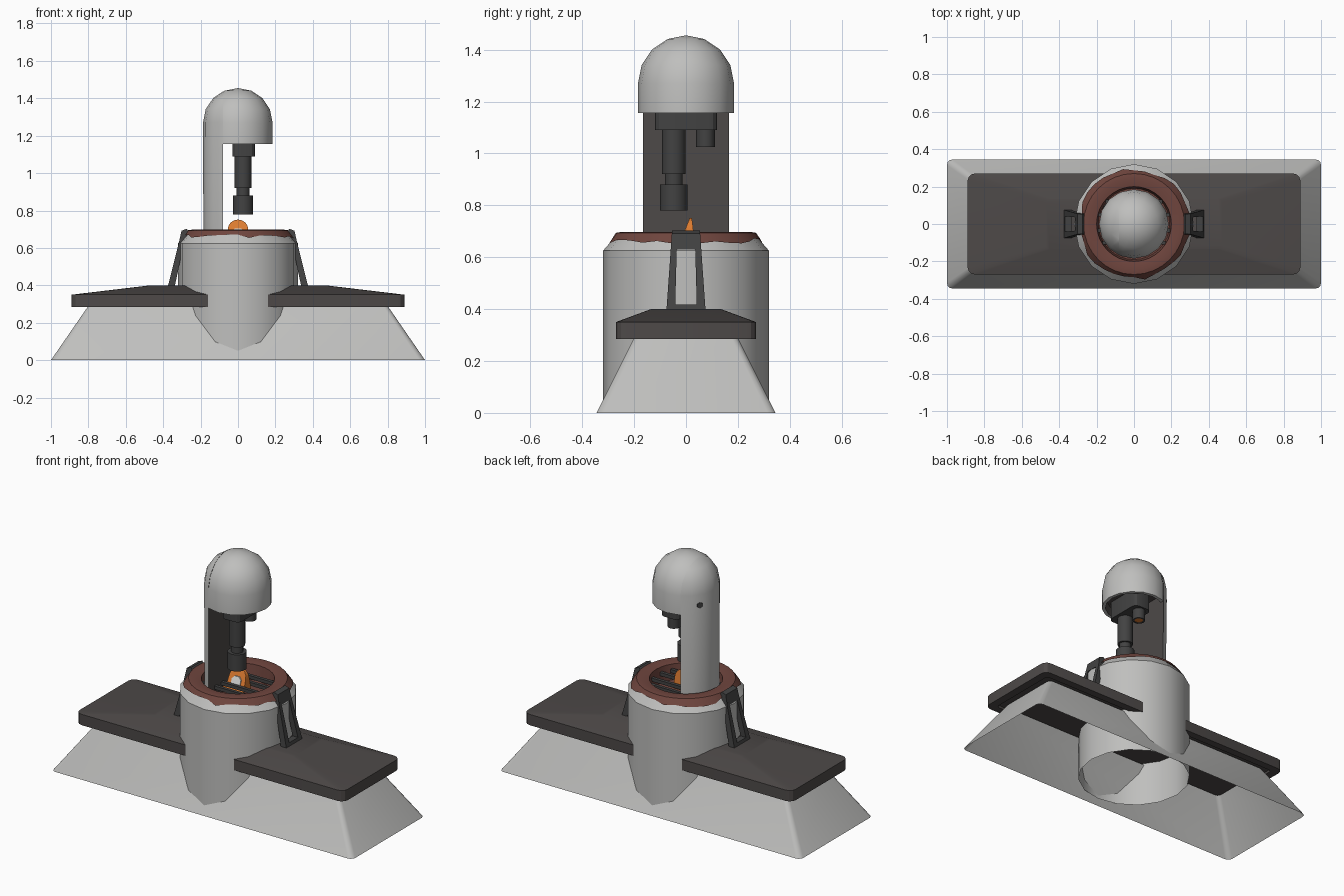
import bpy, bmesh, math, random
from mathutils import Vector

if "Cube" in bpy.data.objects:
    bpy.data.objects.remove(bpy.data.objects["Cube"])

random.seed(4)


def material(name, r, g, b):
    m = bpy.data.materials.new(name)
    m.diffuse_color = (r, g, b, 1)
    m.use_nodes = True
    m.node_tree.nodes["Principled BSDF"].inputs["Base Color"].default_value = m.diffuse_color
    return m


GREY = material("light grey", 0.52, 0.52, 0.51)
DARK = material("warm charcoal", 0.075, 0.067, 0.065)
SLATE = material("dark slate", 0.055, 0.055, 0.055)
RUST = material("rust brown", 0.16, 0.06, 0.048)
ORANGE = material("orange", 0.72, 0.2, 0.03)
WHITE = material("off white", 0.7, 0.7, 0.68)


def finish(name, bm, mats, angle=35, fix=True):
    if fix:
        bmesh.ops.recalc_face_normals(bm, faces=bm.faces)
    me = bpy.data.meshes.new(name)
    bm.to_mesh(me)
    bm.free()
    for m in mats:
        me.materials.append(m)
    ob = bpy.data.objects.new(name, me)
    bpy.context.collection.objects.link(ob)
    bpy.ops.object.select_all(action='DESELECT')
    ob.select_set(True)
    bpy.context.view_layer.objects.active = ob
    bpy.ops.object.shade_smooth_by_angle(angle=math.radians(angle))
    return ob


def bridge(bm, a, b, idx=0):
    n = len(a)
    for i in range(n):
        j = (i + 1) % n
        f = bm.faces.new((a[i], a[j], b[j], b[i]))
        f.material_index = idx


def lathe_bm(profile, n=16, cx=0, cy=0, idx=None, jitter=None):
    """Revolve (radius, z) points; jitter maps ring number to random z offsets."""
    bm = bmesh.new()
    prev = None
    for k, (r, z) in enumerate(profile):
        ring = []
        for i in range(n):
            a = 2 * math.pi * i / n
            d = random.uniform(-1, 1) * jitter[k] if jitter and k in jitter else 0
            ring.append(bm.verts.new((cx + (r - d) * math.cos(a),
                                      cy + (r - d) * math.sin(a), z + d)))
        if prev:
            bridge(bm, prev, ring, idx[k - 1] if idx else 0)
        prev = ring
    bmesh.ops.remove_doubles(bm, verts=bm.verts, dist=0.0005)
    return bm


def lathe(name, profile, mats, **kw):
    return finish(name, lathe_bm(profile, **kw), mats)


def loft(name, sections, mats, cap_lo=True, cap_hi=True):
    """Stack rounded rectangles (half x, half y, z, corner radius)."""
    bm = bmesh.new()
    rings = []
    for hx, hy, z, r in sections:
        ring = []
        for q, (sx, sy) in enumerate(((1, 1), (-1, 1), (-1, -1), (1, -1))):
            for s in range(4):
                a = math.pi / 2 * (q + s / 3)
                ring.append(bm.verts.new((sx * (hx - r) + r * math.cos(a),
                                          sy * (hy - r) + r * math.sin(a), z)))
        if rings:
            bridge(bm, rings[-1], ring)
        rings.append(ring)
    if cap_lo:
        bm.faces.new(rings[0])
    if cap_hi:
        bm.faces.new(rings[-1])
    return finish(name, bm, mats, 25)


def prism(name, pts, lo, hi, mat, axis='Y'):
    """Extrude a polygon: (x, z) along Y from lo to hi, either may be a function of z."""
    bm = bmesh.new()
    val = lambda v, z: v(z) if callable(v) else v
    a = [bm.verts.new((x, val(lo, z), z)) for x, z in pts]
    b = [bm.verts.new((x, val(hi, z), z)) for x, z in pts]
    bridge(bm, a, b)
    bm.faces.new(a)
    bm.faces.new(b)
    return finish(name, bm, [mat], 25)


# Sloping hollow base and the dark table slab on it
loft("base_skirt", [(1.0, 0.345, 0, 0.03), (0.8, 0.2, 0.29, 0.025)], [GREY], False, False)
loft("table_slab", [(0.84, 0.225, 0.30, 0.02), (0.84, 0.225, 0.285, 0.02), (0.89, 0.27, 0.285, 0.04),
                    (0.89, 0.27, 0.35, 0.04), (0.47, 0.135, 0.4, 0.02)], [DARK])

# Central drum with chamfered shoulder
lathe("drum", [(0.32, 0.03), (0.32, 0.625), (0.265, 0.688)], [GREY])

# Rusty rim with ragged lower edge, and the pit inside it
lathe("rust_rim", [(0.293, 0.663), (0.27, 0.694), (0.245, 0.698), (0.2, 0.69), (0.19, 0.6), (0, 0.6)],
      [RUST], n=32, jitter={0: 0.011})

# Grate bars across the pit
for y in (-0.1, -0.035, 0.05, 0.12):
    w = math.sqrt(0.195 ** 2 - y * y)
    prism("grate_bar", [(-w, 0.645), (w, 0.645), (w, 0.665), (-w, 0.665)], y - 0.01, y + 0.01, SLATE)

# Glowing arch-shaped workpiece with a pale core
arch = [(0.055 * math.cos(math.pi * i / 8), 0.697 + 0.055 * math.sin(math.pi * i / 8)) for i in range(9)]
prism("orange_piece", [(0.06, 0.63)] + arch + [(-0.06, 0.63)],
      lambda z: -0.01 + (z - 0.69) * 0.4, lambda z: 0.03 - (z - 0.69) * 0.12, ORANGE)
prism("pale_core", [(0.03, 0.64), (0.03, 0.69), (0.015, 0.705), (-0.015, 0.705), (-0.03, 0.69), (-0.03, 0.64)],
      lambda z: -0.016 + (z - 0.69) * 0.4, lambda z: -0.006 + (z - 0.69) * 0.4, WHITE)
prism("orange_scrap", [(-0.11, 0.61), (-0.06, 0.61), (-0.06, 0.65), (-0.11, 0.64)], -0.03, 0.02, ORANGE)

# Domed head, hollow underneath
R, CZ = 0.185, 1.27
dome = [(R * math.cos(math.pi / 8 * k), CZ + R * math.sin(math.pi / 8 * k)) for k in range(5)]
lathe("head_dome", [(0, 1.2), (0.155, 1.2), (0.165, 1.155), (R, 1.155)] + dome, [GREY, DARK],
      idx=[1, 1, 0, 0, 0, 0, 0, 0])

# Rear column: same round shape cut off flat, with a dark inner face
bm = lathe_bm([(0, 0.6), (R, 0.6)] + [(r * 1.01, z + 0.001) for r, z in dome])
cut = bmesh.ops.bisect_plane(bm, geom=bm.verts[:] + bm.edges[:] + bm.faces[:],
                             plane_co=(-0.08, 0, 0), plane_no=(1, 0, 0), clear_outer=True)
edges = [e for e in cut['geom_cut'] if isinstance(e, bmesh.types.BMEdge)]
bmesh.ops.contextual_create(bm, geom=edges)
bmesh.ops.recalc_face_normals(bm, faces=bm.faces)
for f in bm.faces:
    f.material_index = 1 if f.normal.x > 0.9 else 0
finish("rear_column", bm, [GREY, DARK])

# Small dark port on the back of the column
bm = bmesh.new()
bmesh.ops.create_cone(bm, cap_ends=True, segments=6, radius1=0.018, radius2=0.018, depth=0.02)
d = Vector((-0.16, 0.095, 0)).normalized()
bmesh.ops.transform(bm, matrix=d.to_track_quat('Z', 'Y').to_matrix().to_4x4(), verts=bm.verts)
bmesh.ops.translate(bm, vec=d * 0.178 + Vector((0, 0, 1.207)), verts=bm.verts)
finish("column_port", bm, [SLATE])

# Tool mount, main plunger and small emitter
loft("tool_mount", [(0.06, 0.12, 1.09, 0.03), (0.06, 0.12, 1.21, 0.03)], [SLATE])
bpy.context.object.location.x = 0.03
lathe("plunger", [(0, 0.78), (0.053, 0.78), (0.053, 0.88), (0.034, 0.88), (0.034, 0.92),
                  (0.045, 0.92), (0.045, 1.1)], [SLATE], cx=0.027, cy=-0.047)
lathe("emitter", [(0, 1.028), (0.026, 1.028), (0.026, 1.025), (0.036, 1.025), (0.036, 1.1)],
      [SLATE, ORANGE], n=12, cx=0.027, cy=0.075, idx=[1, 0, 0, 0])

# Side clamps: two leaning legs joined by a top bracket and a foot bar
leg = [(0.375, 0.395), (0.338, 0.395), (0.29, 0.62), (0.265, 0.69), (0.275, 0.702), (0.302, 0.692), (0.318, 0.62)]
top = [(0.29, 0.63), (0.265, 0.69), (0.275, 0.702), (0.302, 0.692), (0.316, 0.63)]
foot = [(0.375, 0.395), (0.338, 0.395), (0.333, 0.418), (0.369, 0.418)]
outer = lambda z: 0.075 - (z - 0.4) * 0.07
inner = lambda z: 0.042 - max(0, z - 0.58) * 0.15
for s in (-1, 1):
    flip = lambda pts: [(s * x, z) for x, z in pts]
    for t in (-1, 1):
        prism("clamp_leg", flip(leg), lambda z: t * inner(z), lambda z: t * outer(z), SLATE)
    prism("clamp_bracket", flip(top), -0.05, 0.05, SLATE)
    prism("clamp_foot", flip(foot), -0.06, 0.06, SLATE)
